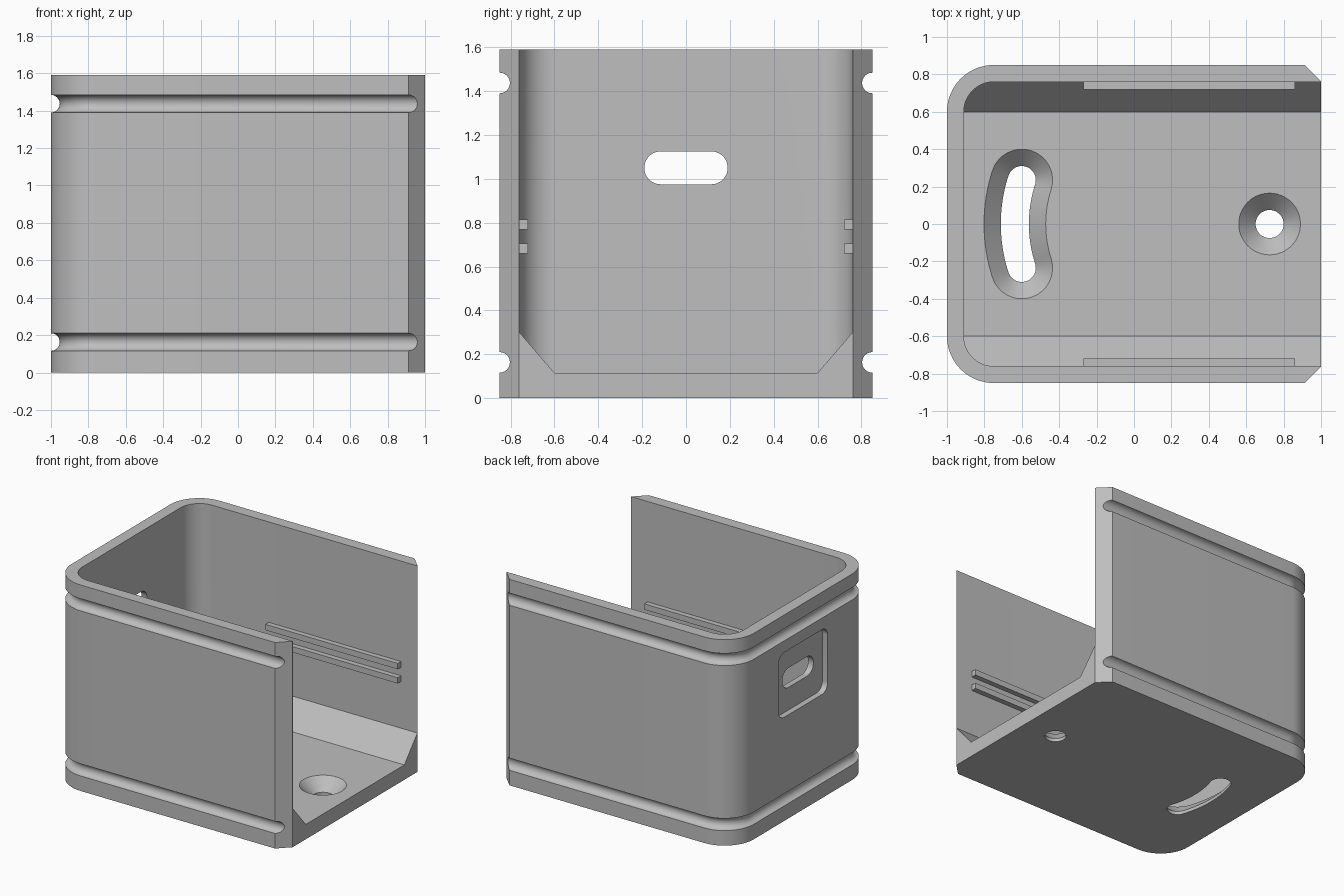
import bpy, bmesh
from math import pi, sin, cos, asin
from mathutils import Vector

cube = bpy.data.objects.get("Cube")
if cube:
    bpy.data.objects.remove(cube, do_unlink=True)

HALF_Y, HEIGHT, WALL, FLOOR = 0.85, 1.59, 0.09, 0.115
CORNER, BEVEL = 0.25, 0.088
GROOVE_R, GROOVE_Z = 0.047, (0.163, 1.437)

grey = bpy.data.materials.new("light grey")
grey.use_nodes = True
grey.diffuse_color = (0.52, 0.52, 0.52, 1)
grey.node_tree.nodes["Principled BSDF"].inputs["Base Color"].default_value = grey.diffuse_color


def make_object(name, bm):
    bmesh.ops.recalc_face_normals(bm, faces=bm.faces)
    mesh = bpy.data.meshes.new(name)
    bm.to_mesh(mesh)
    bm.free()
    mesh.materials.append(grey)
    obj = bpy.data.objects.new(name, mesh)
    bpy.context.collection.objects.link(obj)
    return obj


def loft(rings):
    """Skin a stack of equal-length closed rings and cap both ends."""
    bm = bmesh.new()
    loops = [[bm.verts.new(p) for p in ring] for ring in rings]
    n = len(loops[0])
    for a, b in zip(loops, loops[1:]):
        for i in range(n):
            j = (i + 1) % n
            bm.faces.new((a[i], a[j], b[j], b[i]))
    bm.faces.new(loops[0])
    bm.faces.new(loops[-1])
    return bm


def arc(cx, cy, r, start, end, steps=16):
    angles = [start + (end - start) * i / steps for i in range(steps + 1)]
    return [(cx + r * cos(t), cy + r * sin(t)) for t in angles]


def at_z(points, z):
    return [(x, y, z) for x, y in points]


def at_x(points, x):
    return [(x, y, z) for y, z in points]


def shell_outline(inset, ends):
    """U-shaped plan, rounded at the closed end; ends lists the +y points of the open end."""
    half = ends + arc(CORNER - 1, HALF_Y - CORNER, CORNER - inset, pi / 2, pi)
    return half + [(x, -y) for x, y in reversed(half)]


def body_ring(z, inset):
    tips = [(1, HALF_Y - BEVEL), (1 - BEVEL + inset, HALF_Y - inset)]
    return at_z(shell_outline(inset, tips), z)


def rounded_rect(half_w, half_h, r, cy, cz):
    w, h = half_w - r, half_h - r
    pts = []
    for k, (sy, sz) in enumerate([(1, 1), (-1, 1), (-1, -1), (1, -1)]):
        pts += arc(cy + sy * w, cz + sz * h, r, k * pi / 2, (k + 1) * pi / 2, 10)
    return pts


def curved_slot(r):
    """Outline of a slot of half width r bent along an arc."""
    bend, cx = 0.765, 0.128
    a = asin(0.235 / bend)
    ex, ey = cx - bend * cos(a), bend * sin(a)
    return (arc(cx, 0, bend + r, pi - a, pi + a)
            + arc(ex, -ey, r, pi + a, 2 * pi + a)[1:]
            + arc(cx, 0, bend - r, pi + a, pi - a)[1:]
            + arc(ex, ey, r, -a, pi - a)[1:-1])


def round_hole(r):
    return arc(0.725, 0, r, 0, 2 * pi, 48)[:-1]


def countersink(outline):
    levels = [(-0.05, 0.075), (0.025, 0.075), (FLOOR + 0.02, 0.185)]
    return loft([at_z(outline(r), z) for z, r in levels])


def cut(target, bm):
    cutter = make_object("cutter", bm)
    cutter.hide_render = True
    mod = target.modifiers.new("cut", 'BOOLEAN')
    mod.operation, mod.solver, mod.object = 'DIFFERENCE', 'EXACT', cutter
    bpy.context.view_layer.objects.active = target
    bpy.ops.object.modifier_apply(modifier=mod.name)
    bpy.data.objects.remove(cutter, do_unlink=True)


# Outer body with two half-round grooves running around it
rings = [body_ring(0, 0)]
for gz in GROOVE_Z:
    for i in range(13):
        t = pi * i / 12
        rings.append(body_ring(gz - GROOVE_R * cos(t), GROOVE_R * sin(t)))
rings.append(body_ring(HEIGHT, 0))
body = make_object("open_box_body", loft(rings))

# Cavity open at the top and one end, with sloped lower edges
plan = shell_outline(WALL, [(1.2, HALF_Y - WALL)])
cavity = loft([at_z(plan, FLOOR), at_z(plan, HEIGHT + 0.2)])
for s in (1, -1):
    bmesh.ops.bisect_plane(cavity, geom=cavity.verts[:] + cavity.edges[:] + cavity.faces[:],
                           plane_co=Vector((0, s * 0.6, FLOOR)),
                           plane_no=Vector((0, s * 0.185, -0.16)), clear_outer=True)
    bmesh.ops.holes_fill(cavity, edges=cavity.edges[:])
cut(body, cavity)

# Countersunk hole and curved slot in the floor
cut(body, countersink(round_hole))
cut(body, countersink(curved_slot))

# Shallow recess and through slot in the closed end
for half_w, half_h, r, depth in [(0.3, 0.25, 0.07, 0.045), (0.19, 0.075, 0.0745, 0.2)]:
    outline = rounded_rect(half_w, half_h, r, 0, 1.05)
    cut(body, loft([at_x(outline, -1.1), at_x(outline, -1 + depth)]))

bpy.ops.object.select_all(action='DESELECT')
body.select_set(True)
bpy.context.view_layer.objects.active = body
bpy.ops.object.shade_smooth_by_angle(angle=0.5)

# Pairs of guide rails on the inner side walls
for side, s in (("left", 1), ("right", -1)):
    for level, z in (("lower", 0.66), ("upper", 0.77)):
        section = [(s * 0.72, z), (s * 0.77, z), (s * 0.77, z + 0.045), (s * 0.72, z + 0.045)]
        make_object(f"{level}_guide_rail_{side}", loft([at_x(section, -0.27), at_x(section, 0.86)]))
